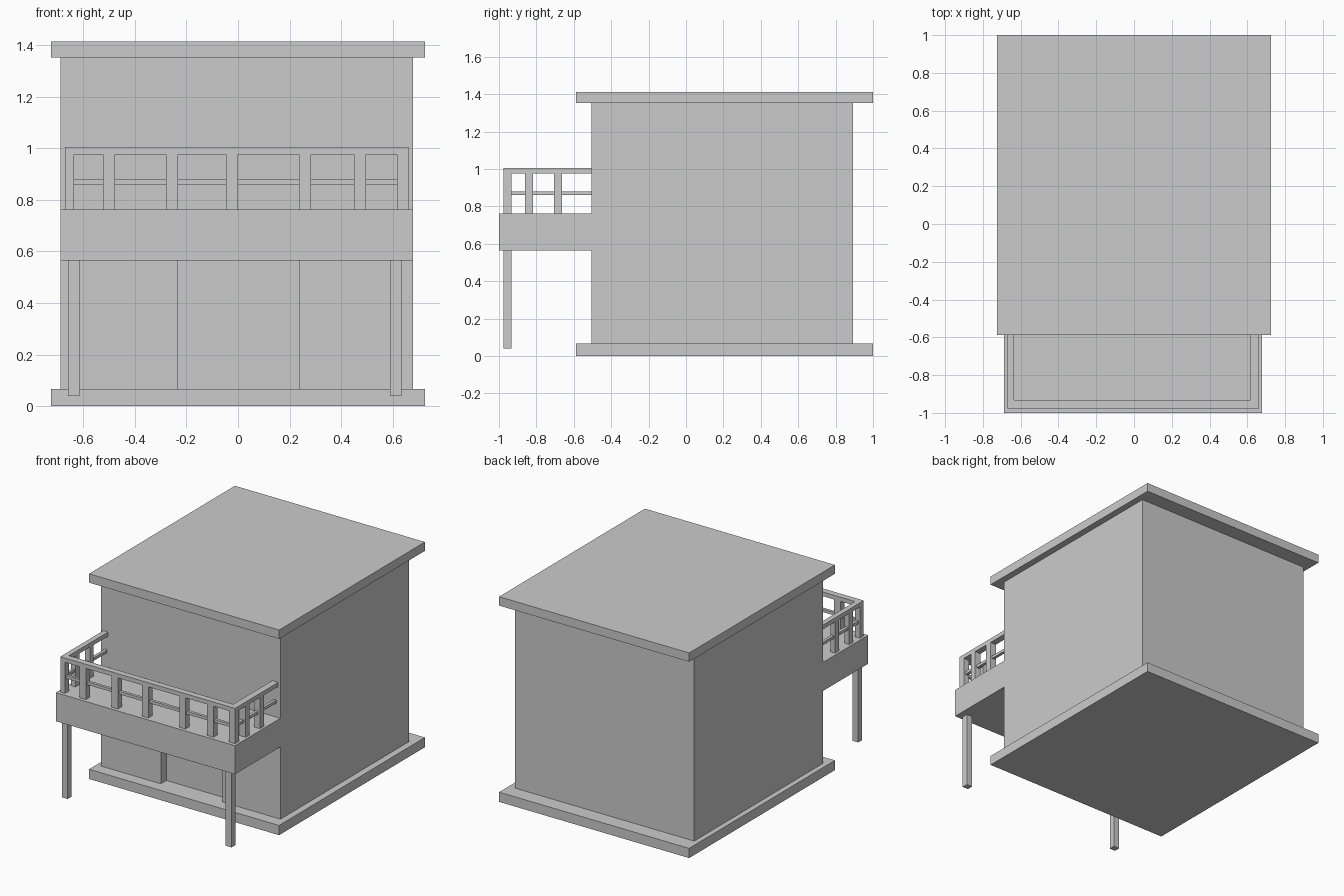
import bpy

if "Cube" in bpy.data.objects:
    bpy.data.objects.remove(bpy.data.objects["Cube"])


def box(name, x0, x1, y0, y1, z0, z1):
    """Axis-aligned box from its limits."""
    v = [(x, y, z) for x in (x0, x1) for y in (y0, y1) for z in (z0, z1)]
    f = [(0, 1, 3, 2), (4, 6, 7, 5), (0, 4, 5, 1), (2, 3, 7, 6), (0, 2, 6, 4), (1, 5, 7, 3)]
    mesh = bpy.data.meshes.new(name)
    mesh.from_pydata(v, [], f)
    ob = bpy.data.objects.new(name, mesh)
    bpy.context.collection.objects.link(ob)
    return ob


WALL_L, WALL_R = -0.688, 0.678
WALL_F, WALL_B = -0.506, 0.894
BASE_TOP, ROOF_BOTTOM = 0.067, 1.352
DECK_BOTTOM, DECK_TOP = 0.565, 0.762

# Foundation and flat roof
box("foundation", -0.724, 0.724, -0.587, 1.0, 0, BASE_TOP)
box("roof", -0.724, 0.724, -0.587, 1.0, ROOF_BOTTOM, 1.413)

# House body with a shallow doorway recess
body = box("house_body", WALL_L, WALL_R, WALL_F, WALL_B, BASE_TOP, ROOF_BOTTOM)
cutter = box("doorway_cutter", -0.234, 0.236, WALL_F - 0.1, WALL_F + 0.06, 0.0, DECK_BOTTOM)
cutter.hide_render = True
cutter.hide_viewport = True
cut = body.modifiers.new("doorway", 'BOOLEAN')
cut.operation = 'DIFFERENCE'
cut.solver = 'EXACT'
cut.object = cutter

# Balcony deck and its support posts
box("balcony_deck", WALL_L, WALL_R, -1.0, WALL_F, DECK_BOTTOM, DECK_TOP)
for side, x in (("left", -0.658), ("right", 0.59)):
    box(f"support_post_{side}", x, x + 0.044, -0.976, -0.934, 0.04, DECK_BOTTOM)

# Railing limits: outer and inner faces
XL0, XL1, XR0, XR1 = -0.671, -0.635, 0.616, 0.661
YF0, YF1 = -0.976, -0.933
RAIL_Z0, RAIL_Z1 = 0.976, 1.005
MID_Z0, MID_Z1 = 0.86, 0.88

# Top rails
box("top_rail_front", XL0, XR1, YF0, YF1, RAIL_Z0, RAIL_Z1)
box("top_rail_left", XL0, XL1, YF1, WALL_F, RAIL_Z0, RAIL_Z1)
box("top_rail_right", XR0, XR1, YF1, WALL_F, RAIL_Z0, RAIL_Z1)

# Thin middle rails
yc = (YF0 + YF1) / 2
box("mid_rail_front", XL1, XR0, yc - 0.01, yc + 0.01, MID_Z0, MID_Z1)
for side, x0, x1 in (("left", XL0, XL1), ("right", XR0, XR1)):
    xc = (x0 + x1) / 2
    box(f"mid_rail_{side}", xc - 0.01, xc + 0.01, YF1, WALL_F, MID_Z0, MID_Z1)

# Front balusters
for i, x in enumerate((-0.523, -0.279, -0.047, 0.236, 0.449)):
    box(f"front_baluster_{i}", x, x + 0.047, YF0, YF1, DECK_TOP, RAIL_Z0)

# Corner posts and side balusters
for side, x0, x1 in (("left", XL0, XL1), ("right", XR0, XR1)):
    for i, y in enumerate((YF0, -0.861, -0.706)):
        box(f"{side}_baluster_{i}", x0, x1, y, y + 0.043, DECK_TOP, RAIL_Z0)
